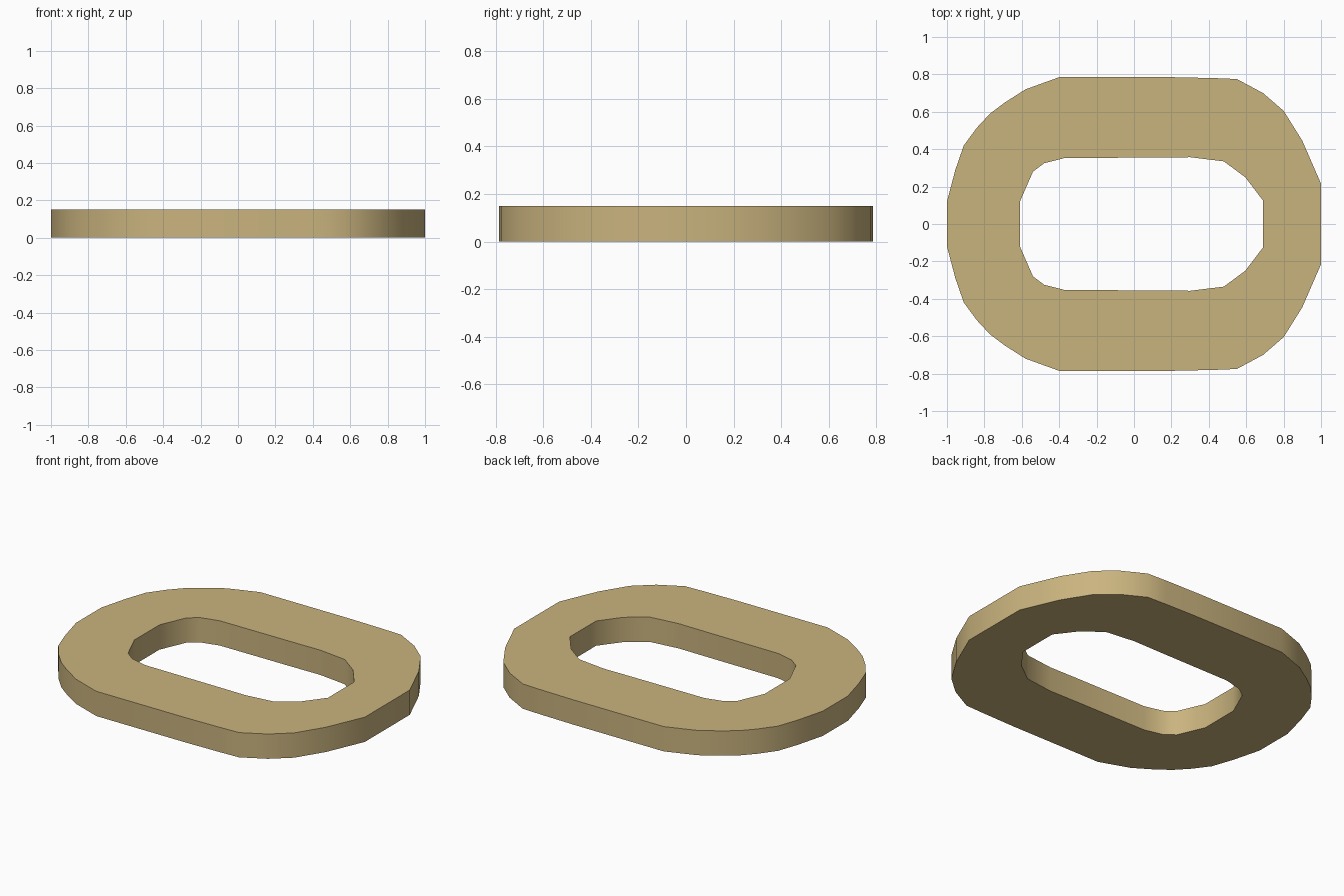
import bpy, bmesh, math

if "Cube" in bpy.data.objects:
    bpy.data.objects.remove(bpy.data.objects["Cube"])

HEIGHT = 0.15

# Half outlines (y > 0), left to right; mirrored across y = 0
OUTER = [(-1, .12), (-.955, .29), (-.91, .42), (-.84, .515), (-.77, .59), (-.69, .65),
         (-.58, .72), (-.40, .785), (.20, .785), (.43, .78), (.55, .775), (.69, .70),
         (.80, .605), (.90, .445), (1, .215)]
INNER = [(-.61, .12), (-.54, .28), (-.48, .325), (-.37, .353), (.10, .355), (.30, .357),
         (.48, .335), (.595, .25), (.69, .125)]


def add_loop(bm, half):
    """Closed edge loop from a half outline and its mirror image."""
    pts = half + [(x, -y) for x, y in reversed(half)]
    verts = [bm.verts.new((x, y, 0)) for x, y in pts]
    return [bm.edges.new((v, verts[(i + 1) % len(verts)])) for i, v in enumerate(verts)]


# Flat ring with an oblong hole, extruded to a plate
bm = bmesh.new()
edges = add_loop(bm, OUTER) + add_loop(bm, INNER)
bmesh.ops.triangle_fill(bm, edges=edges, use_beauty=True, normal=(0, 0, 1))
ext = bmesh.ops.extrude_face_region(bm, geom=bm.faces[:], use_keep_orig=True)
for v in (g for g in ext["geom"] if isinstance(g, bmesh.types.BMVert)):
    v.co.z = HEIGHT
bmesh.ops.recalc_face_normals(bm, faces=bm.faces[:])

mesh = bpy.data.meshes.new("oblong_ring")
bm.to_mesh(mesh)
bm.free()
ring = bpy.data.objects.new("oblong_ring", mesh)
bpy.context.collection.objects.link(ring)

# Single sand colour
sand = bpy.data.materials.new("sand")
sand.diffuse_color = (0.59, 0.455, 0.21, 1)
sand.use_nodes = True
sand.node_tree.nodes["Principled BSDF"].inputs["Base Color"].default_value = sand.diffuse_color
mesh.materials.append(sand)

# Smooth walls, sharp rims
bpy.context.view_layer.objects.active = ring
ring.select_set(True)
bpy.ops.object.shade_smooth_by_angle(angle=math.radians(40))
